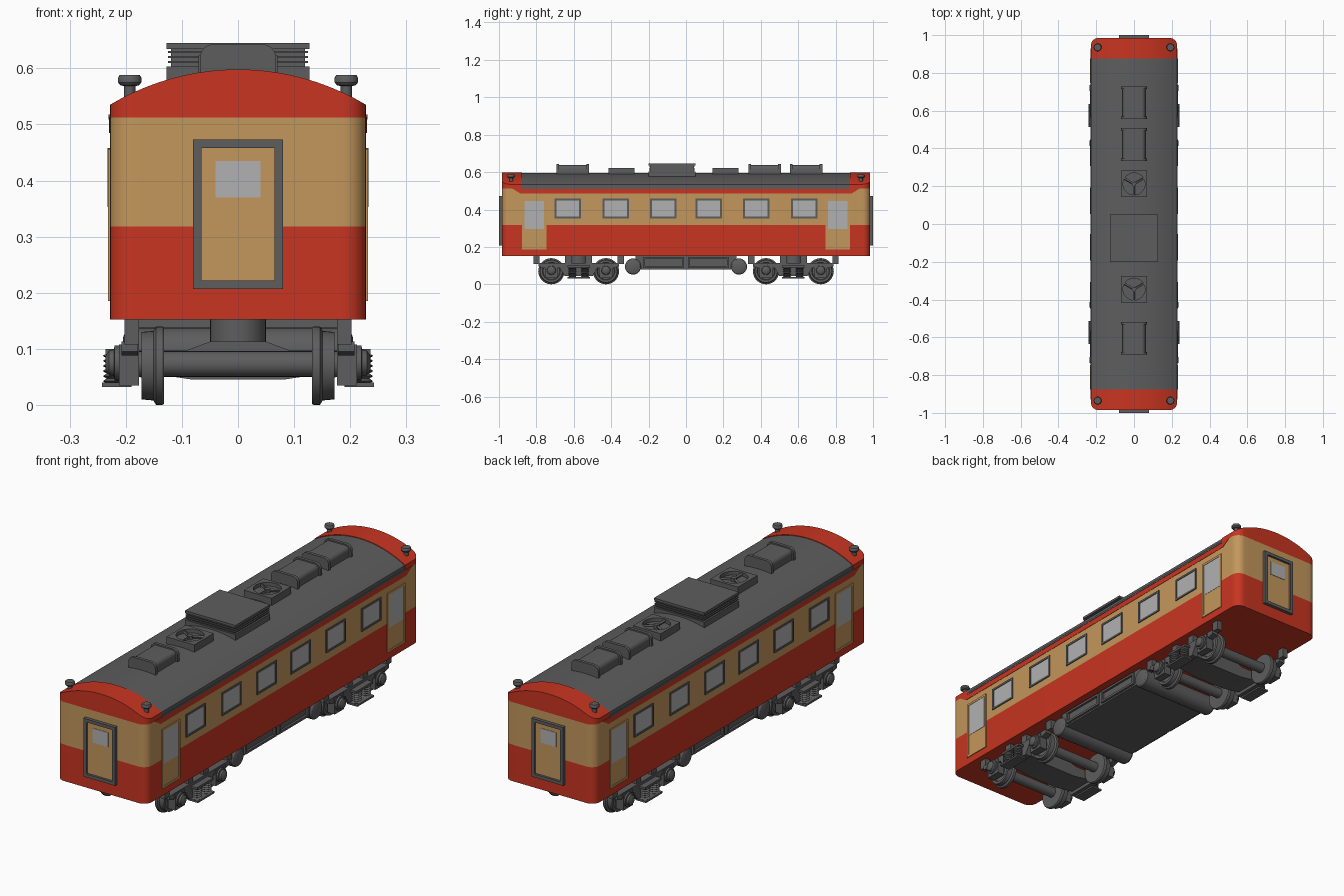
import bpy, bmesh
from math import sin, cos, pi, radians, sqrt
from mathutils import Vector

if "Cube" in bpy.data.objects:
    bpy.data.objects.remove(bpy.data.objects["Cube"])


def material(name, r, g, b):
    m = bpy.data.materials.new(name)
    m.diffuse_color = (r, g, b, 1)
    m.use_nodes = True
    m.node_tree.nodes["Principled BSDF"].inputs["Base Color"].default_value = m.diffuse_color
    return m


RED = material("red_paint", 0.58, 0.035, 0.015)
TAN = material("tan_paint", 0.55, 0.31, 0.107)
GREY = material("dark_grey", 0.11, 0.11, 0.11)
GLASS = material("glass", 0.44, 0.44, 0.44)


def loft(name, rings, mat=GREY, wrap=False):
    """Skin rings of points; cap both ends unless the rings wrap round."""
    bm = bmesh.new()
    rows = [[bm.verts.new(p) for p in ring] for ring in rings]
    n = len(rows[0])
    pairs = list(zip(rows, rows[1:])) + ([(rows[-1], rows[0])] if wrap else [])
    for a, b in pairs:
        for i in range(n):
            j = (i + 1) % n
            bm.faces.new((a[i], a[j], b[j], b[i]))
    if not wrap:
        bm.faces.new(rows[0])
        bm.faces.new(rows[-1])
    bmesh.ops.recalc_face_normals(bm, faces=bm.faces)
    me = bpy.data.meshes.new(name)
    bm.to_mesh(me)
    bm.free()
    me.materials.append(mat)
    ob = bpy.data.objects.new(name, me)
    bpy.context.collection.objects.link(ob)
    return ob


def orient(axis, u, v, d):
    return {'x': (d, u, v), 'y': (u, d, v), 'z': (u, v, d)}[axis]


def prism(name, axis, pts, d0, d1, mat=GREY):
    return loft(name, [[orient(axis, u, v, d) for u, v in pts] for d in (d0, d1)], mat)


def rect(u0, u1, v0, v1):
    return [(u0, v0), (u1, v0), (u1, v1), (u0, v1)]


def box(name, x0, x1, y0, y1, z0, z1, mat=GREY):
    return prism(name, 'z', rect(x0, x1, y0, y1), z0, z1, mat)


def frame(name, axis, u0, u1, v0, v1, w, d0, d1, mat=GREY):
    """Rectangular frame of bar width w."""
    return loft(name, [[orient(axis, u, v, d) for u, v in rect(u0 + k, u1 - k, v0 + k, v1 - k)]
                       for k, d in ((0, d0), (0, d1), (w, d1), (w, d0))], mat, True)


def lathe(name, axis, centre, prof, mat=GREY, n=28):
    """Turn (distance along axis, radius) pairs about the axis."""
    c = Vector(centre)
    return loft(name, [[c + Vector(orient(axis, r * cos(2 * pi * i / n), r * sin(2 * pi * i / n), d))
                        for i in range(n)] for d, r in prof], mat)


# --- Body shell: columns across x, with rounded corners in plan
W, L, R = 0.228, 0.985, 0.04
ARC = (W * W + 0.063 ** 2) / 0.126


def roof_z(x):
    return 0.598 - ARC + sqrt(ARC * ARC - x * x)


half = [(i * (W - R) / 8, L) for i in range(1, 8)]
half += [(W - R + R * sin(t), L - R + R * cos(t)) for t in (i * pi / 16 for i in range(9))]
columns = [(-x, y) for x, y in reversed(half)] + [(0, L)] + half


def slab(name, z0, top, mat, inner=None, s=1):
    rings = []
    for x, y in columns:
        a, b = s * y, (-y if inner is None else s * inner)
        rings.append([(x, a, z0), (x, b, z0), (x, b, top(x)), (x, a, top(x))])
    return loft(name, rings, mat)


slab("lower_body", 0.152, lambda x: 0.318, RED)
slab("upper_body", 0.318, lambda x: 0.512, TAN)
for s in (-1, 1):
    slab("roof_end_cap", 0.512, roof_z, RED, 0.877, s)
xs = [-0.226 + 0.452 * i / 20 for i in range(21)]
prism("roof", 'y', [(-0.226, 0.505)] + [(x, roof_z(x) - 0.003) for x in xs] + [(0.226, 0.505)], -0.878, 0.878)

for s in (-1, 1):
    prism("eave_band", 'x', [(-0.93, 0.513), (-0.885, 0.485), (0.885, 0.485), (0.93, 0.513)],
          s * 0.2, s * 0.2295, RED)
    box("gutter", s * 0.22, s * 0.231, -0.878, 0.878, 0.509, 0.518)
    # Side windows
    for y in (-0.632, -0.376, -0.122, 0.122, 0.376, 0.632):
        frame("window_frame", 'x', y - 0.07, y + 0.07, 0.353, 0.458, 0.009, s * 0.22, s * 0.2325)
        box("window_glass", s * 0.22, s * 0.2295, y - 0.063, y + 0.063, 0.36, 0.451, GLASS)
    # Side doors
    for y in (-0.811, 0.811):
        box("side_door", s * 0.22, s * 0.2292, y - 0.06, y + 0.06, 0.19, 0.45, TAN)
        frame("side_door_frame", 'x', y - 0.065, y + 0.065, 0.185, 0.456, 0.01, s * 0.22, s * 0.232, TAN)
        box("side_door_glass", s * 0.22, s * 0.2305, y - 0.053, y + 0.053, 0.295, 0.446, GLASS)
    # End doors
    frame("end_door_frame", 'y', -0.08, 0.08, 0.207, 0.473, 0.015, s * 0.975, s * 1.0)
    box("end_door", -0.066, 0.066, s * 0.975, s * 0.99, 0.221, 0.459, TAN)
    box("end_door_glass", -0.04, 0.04, s * 0.98, s * 0.992, 0.37, 0.435, GLASS)
    # Roof corner lamps
    for x in (-0.193, 0.193):
        lathe("corner_lamp", 'z', (x, s * 0.935, 0),
              [(0.53, 0.01), (0.568, 0.01), (0.57, 0.017), (0.575, 0.021), (0.583, 0.021), (0.588, 0.018)], n=20)

# --- Roof equipment


def hood(w, top, r):
    arc = [(r * sin(t), r * cos(t)) for t in (i * pi / 12 for i in range(7))]
    right = [(w - r + a, top - r + b) for a, b in arc]
    return [(-w, 0.58)] + [(-x, z) for x, z in reversed(right)] + right + [(w, 0.58)]


for y in (0.642, 0.42, -0.605):
    prism("roof_vent", 'y', hood(0.06, 0.637, 0.02), y - 0.082, y + 0.082)
    for s in (-1, 1):
        prism("vent_rim", 'y', hood(0.068, 0.643, 0.025), y + s * 0.073, y + s * 0.087)

for y in (0.212, -0.345):
    rings = []
    for r, z, square in ((0.07, 0.58, 1), (0.07, 0.623, 1), (0.058, 0.623, 0), (0.058, 0.606, 0)):
        ring = []
        for i in range(32):
            c, q = cos(i * pi / 16), sin(i * pi / 16)
            k = r / max(abs(c), abs(q)) if square else r
            ring.append((k * c, y + k * q, z))
        rings.append(ring)
    loft("fan_housing", rings)
    lathe("fan_hub", 'z', (0, y, 0), [(0.6, 0.012), (0.622, 0.012)], n=16)
    for i in range(3):
        blade = box("fan_blade", -0.005, 0.005, 0, 0.058, -0.004, 0.004)
        blade.location = (0, y, 0.615)
        blade.rotation_euler = (0, 0.35, i * 2 * pi / 3 + pi / 3)

box("cooler_core", -0.119, 0.119, -0.192, 0.042, 0.55, 0.64)
box("cooler_lid", -0.127, 0.127, -0.2, 0.05, 0.634, 0.645)
box("cooler_base", -0.127, 0.127, -0.2, 0.05, 0.56, 0.603)
for z in (0.609, 0.618, 0.627):
    box("cooler_louvre", -0.125, 0.125, -0.198, 0.048, z, z + 0.004)

# --- Underframe with transverse tanks
prism("underframe", 'x', [(-0.27, 0.153), (-0.27, 0.1), (-0.24, 0.08), (0.24, 0.08), (0.27, 0.1), (0.27, 0.153)],
      -0.19, 0.19)
for s in (-1, 1):
    for y in (-0.12, 0.12):
        frame("underframe_panel", 'x', y - 0.11, y + 0.11, 0.087, 0.145, 0.01, s * 0.185, s * 0.2)
    lathe("tank", 'x', (0, s * 0.283, 0.095),
          [(-0.205, 0.025), (-0.2, 0.038), (-0.193, 0.043), (0.193, 0.043), (0.2, 0.038), (0.205, 0.025)])

# --- Bogies
WHEEL = [(0.132, 0.024), (0.132, 0.068), (0.135, 0.07), (0.146, 0.07), (0.151, 0.062), (0.172, 0.06),
         (0.172, 0.048), (0.163, 0.044), (0.163, 0.022), (0.178, 0.02)]
SPRING = [(0.038 + 0.0045 * i, 0.022 if i % 2 else 0.015) for i in range(13)]
SIDE = [(-0.215, 0.113), (-0.215, 0.095), (-0.19, 0.088), (-0.1, 0.088), (-0.075, 0.045),
        (0.075, 0.045), (0.1, 0.088), (0.19, 0.088), (0.215, 0.095), (0.215, 0.113)]
BOLSTER = [(-0.18, 0.098), (-0.09, 0.098), (-0.05, 0.113), (0.05, 0.113), (0.09, 0.098), (0.18, 0.098),
           (0.18, 0.06), (0.08, 0.045), (-0.08, 0.045), (-0.18, 0.06)]
for yc in (-0.574, 0.574):
    prism("bogie_bolster", 'y', BOLSTER, yc - 0.065, yc + 0.065)
    lathe("bogie_pivot", 'z', (0, yc, 0), [(0.1, 0.05), (0.155, 0.05)])
    for dy in (-0.146, 0.146):
        lathe("axle", 'x', (0, yc + dy, 0.073), [(-0.185, 0.023), (0.185, 0.023)], n=20)
    for s in (-1, 1):
        prism("bogie_side", 'x', [(yc + y, z) for y, z in SIDE], s * 0.178, s * 0.208)
        for dy in (-0.146, 0.146):
            lathe("wheel", 'x', (0, yc + dy, 0.07), [(s * d, r) for d, r in WHEEL], n=36)
            box("axle_box", s * 0.176, s * 0.212, yc + dy - 0.034, yc + dy + 0.034, 0.035, 0.108)
            lathe("axle_cover", 'x', (0, yc + dy, 0.075),
                  [(s * 0.205, 0.031), (s * 0.22, 0.031), (s * 0.221, 0.024), (s * 0.23, 0.022), (s * 0.236, 0.012)])
        box("spring_seat", s * 0.19, s * 0.242, yc - 0.06, yc + 0.06, 0.032, 0.04)
        box("spring_cap", s * 0.19, s * 0.236, yc - 0.06, yc + 0.06, 0.09, 0.1)
        for dy in (-0.034, 0.034):
            lathe("spring", 'z', (s * 0.219, yc + dy, 0), SPRING, n=16)
        # Brackets between bogie and body
        for dy in (-0.225, -0.055, 0.055, 0.225):
            box("bogie_bracket", s * 0.176, s * 0.202, yc + dy - 0.017, yc + dy + 0.017, 0.108, 0.153)

# --- Smooth curved parts, keep hard edges
bpy.ops.object.select_all(action='SELECT')
bpy.context.view_layer.objects.active = bpy.context.selected_objects[0]
bpy.ops.object.shade_smooth_by_angle(angle=radians(32))
